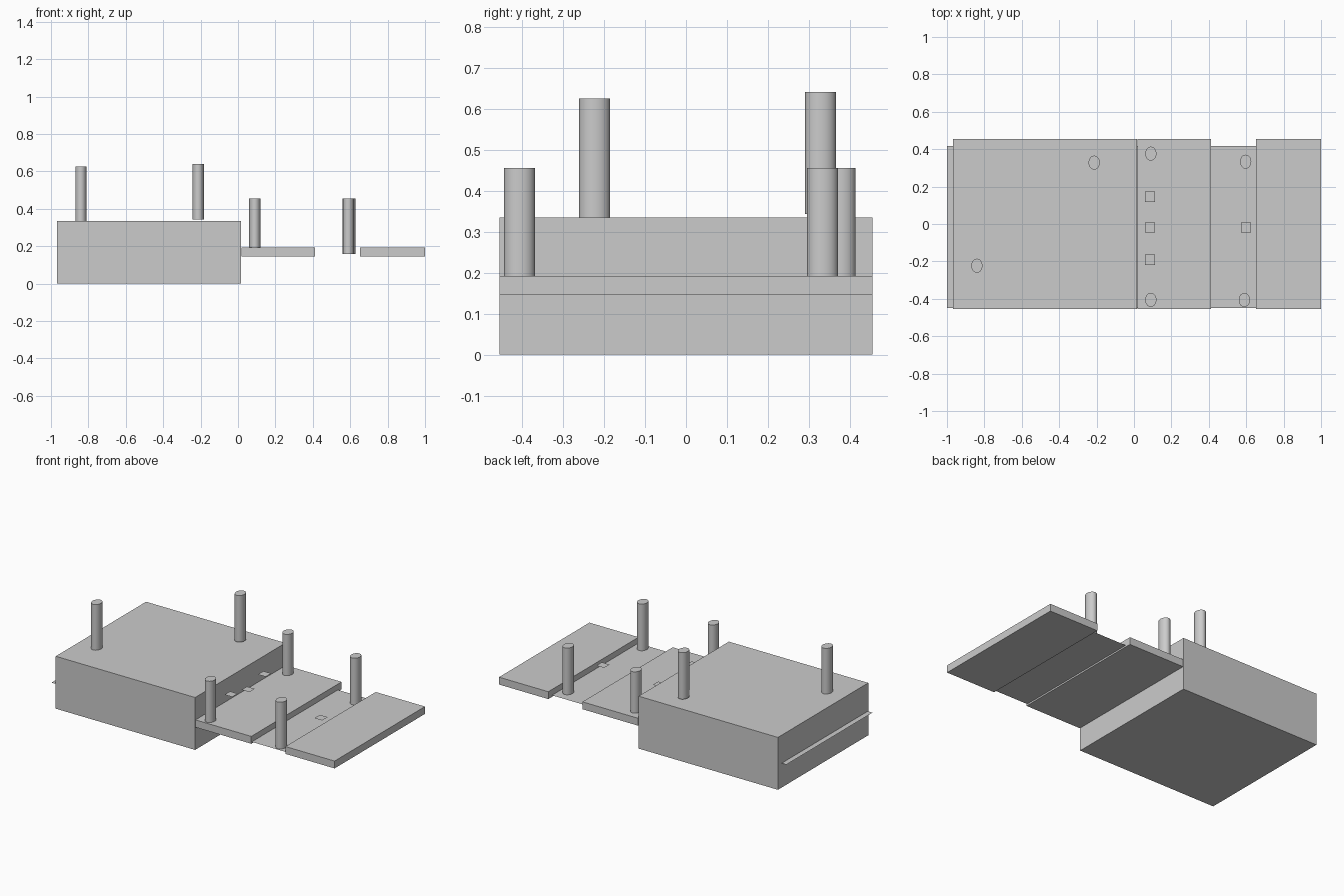
import bpy

if "Cube" in bpy.data.objects:
    bpy.data.objects.remove(bpy.data.objects["Cube"])


def box(name, x0, x1, y0, y1, z0, z1):
    bpy.ops.mesh.primitive_cube_add(size=1, location=((x0 + x1) / 2, (y0 + y1) / 2, (z0 + z1) / 2))
    ob = bpy.context.object
    ob.name = name
    ob.scale = (x1 - x0, y1 - y0, z1 - z0)
    bpy.ops.object.transform_apply(location=False, rotation=False, scale=True)


def sheet(name, x0, x1, y0, y1, z):
    bpy.ops.mesh.primitive_plane_add(size=1, location=((x0 + x1) / 2, (y0 + y1) / 2, z))
    ob = bpy.context.object
    ob.name = name
    ob.scale = (x1 - x0, y1 - y0, 1)
    bpy.ops.object.transform_apply(location=False, rotation=False, scale=True)


def post(name, x, y, z0, z1):
    # slightly oval posts
    bpy.ops.mesh.primitive_cylinder_add(vertices=32, radius=1, depth=1, location=(x, y, (z0 + z1) / 2))
    ob = bpy.context.object
    ob.name = name
    ob.scale = (0.03, 0.0375, z1 - z0)
    bpy.ops.object.transform_apply(location=False, rotation=False, scale=True)
    bpy.ops.object.shade_smooth_by_angle()


# main block and the two raised slabs
Y = 0.455
box("main_block", -0.967, 0.016, -Y, Y, 0, 0.334)
box("middle_slab", 0.019, 0.412, -Y, Y, 0.145, 0.192)
box("end_slab", 0.653, 1.0, -Y, Y, 0.145, 0.192)

# thin sheet running through everything
sheet("base_sheet", -1.0, 0.98, -0.45, 0.418, 0.155)

# posts
posts = [(-0.84, -0.223, 0.334, 0.625), (-0.213, 0.328, 0.343, 0.64),
         (0.09, 0.376, 0.19, 0.455), (0.09, -0.406, 0.19, 0.455),
         (0.597, 0.333, 0.157, 0.455), (0.59, -0.406, 0.157, 0.455)]
for i, p in enumerate(posts):
    post(f"post_{i + 1}", *p)

# small floating square tags
H = 0.0275
tags = [(0.085, 0.146, 0.273), (0.085, -0.019, 0.238), (0.085, -0.191, 0.273), (0.599, -0.019, 0.195)]
for i, (x, y, z) in enumerate(tags):
    sheet(f"square_tag_{i + 1}", x - H, x + H, y - H, y + H, z)
